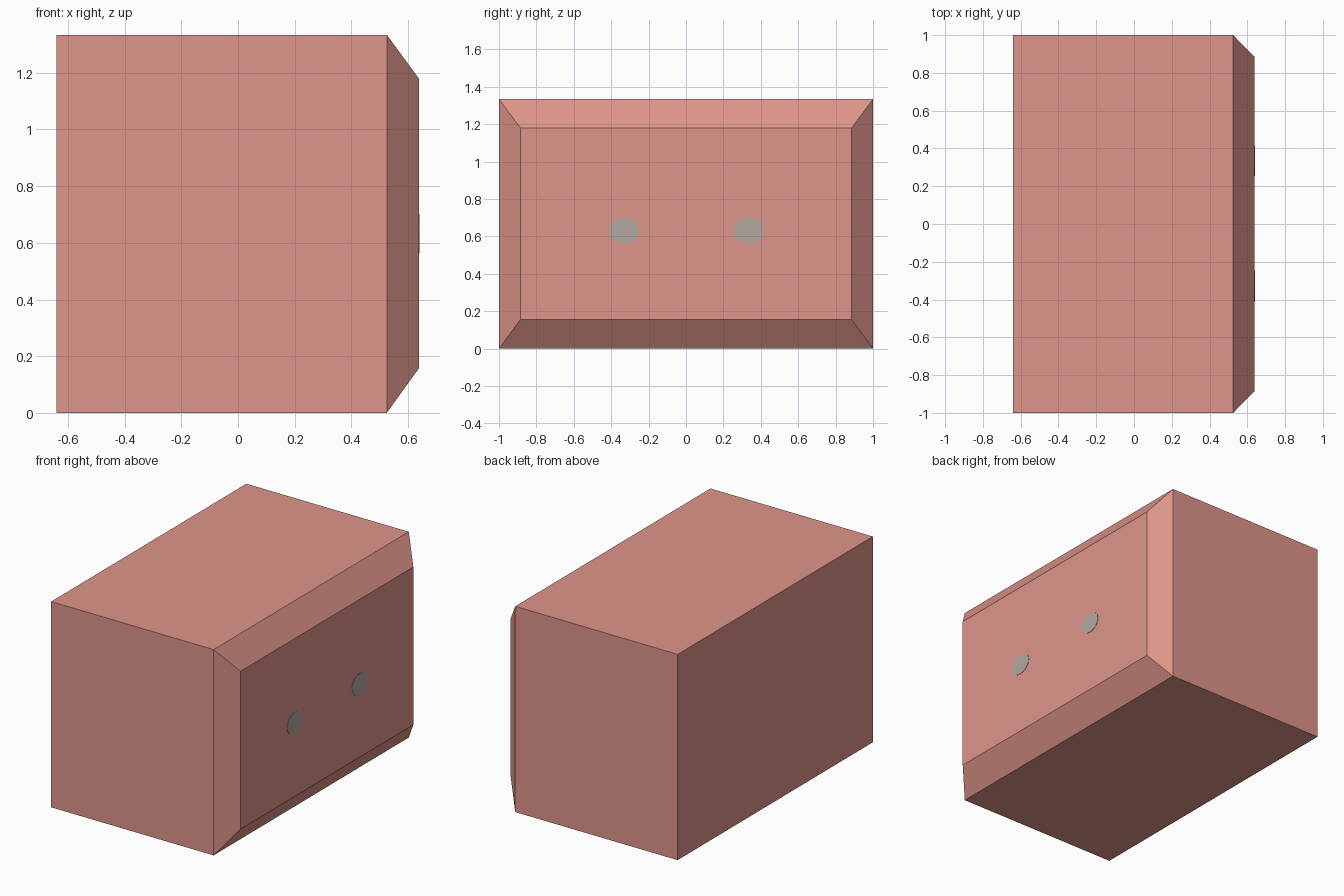
import bpy, bmesh, math
from mathutils import Matrix

if "Cube" in bpy.data.objects:
    bpy.data.objects.remove(bpy.data.objects["Cube"])


def material(name, rgb):
    m = bpy.data.materials.new(name)
    m.diffuse_color = (*rgb, 1.0)
    m.use_nodes = True
    m.node_tree.nodes["Principled BSDF"].inputs["Base Color"].default_value = m.diffuse_color
    return m


def add_object(name, bm, mat):
    bmesh.ops.recalc_face_normals(bm, faces=bm.faces)
    me = bpy.data.meshes.new(name)
    bm.to_mesh(me)
    bm.free()
    me.materials.append(mat)
    ob = bpy.data.objects.new(name, me)
    bpy.context.collection.objects.link(ob)
    return ob


salmon = material("salmon pink", (0.73, 0.30, 0.255))
grey = material("warm grey", (0.44, 0.39, 0.356))

# Box body with one end tapering to a smaller flat face
X0, X_TAPER, X1 = -0.64, 0.525, 0.638
HEIGHT = 1.334
sections = [(X0, 1.0, 0.0, HEIGHT),
            (X_TAPER, 1.0, 0.0, HEIGHT),
            (X1, 0.885, 0.157, 1.18)]
bm = bmesh.new()
rings = [[bm.verts.new((x, y, z)) for y, z in
          ((-w, lo), (w, lo), (w, hi), (-w, hi))]
         for x, w, lo, hi in sections]
for a, b in zip(rings, rings[1:]):
    for i in range(4):
        j = (i + 1) % 4
        bm.faces.new((a[i], a[j], b[j], b[i]))
bm.faces.new(rings[0])
bm.faces.new(rings[-1])
add_object("body", bm, salmon)

# Two thin oval spots on the tapered end
for name, y in (("spot_front", -0.33), ("spot_back", 0.335)):
    bm = bmesh.new()
    bmesh.ops.create_cone(
        bm, cap_ends=True, segments=24, radius1=1, radius2=1, depth=1,
        matrix=Matrix.Translation((X1 + 0.0005, y, 0.632))
        @ Matrix.Diagonal((0.003, 0.08, 0.069, 1))
        @ Matrix.Rotation(math.pi / 2, 4, 'Y'))
    add_object(name, bm, grey)
